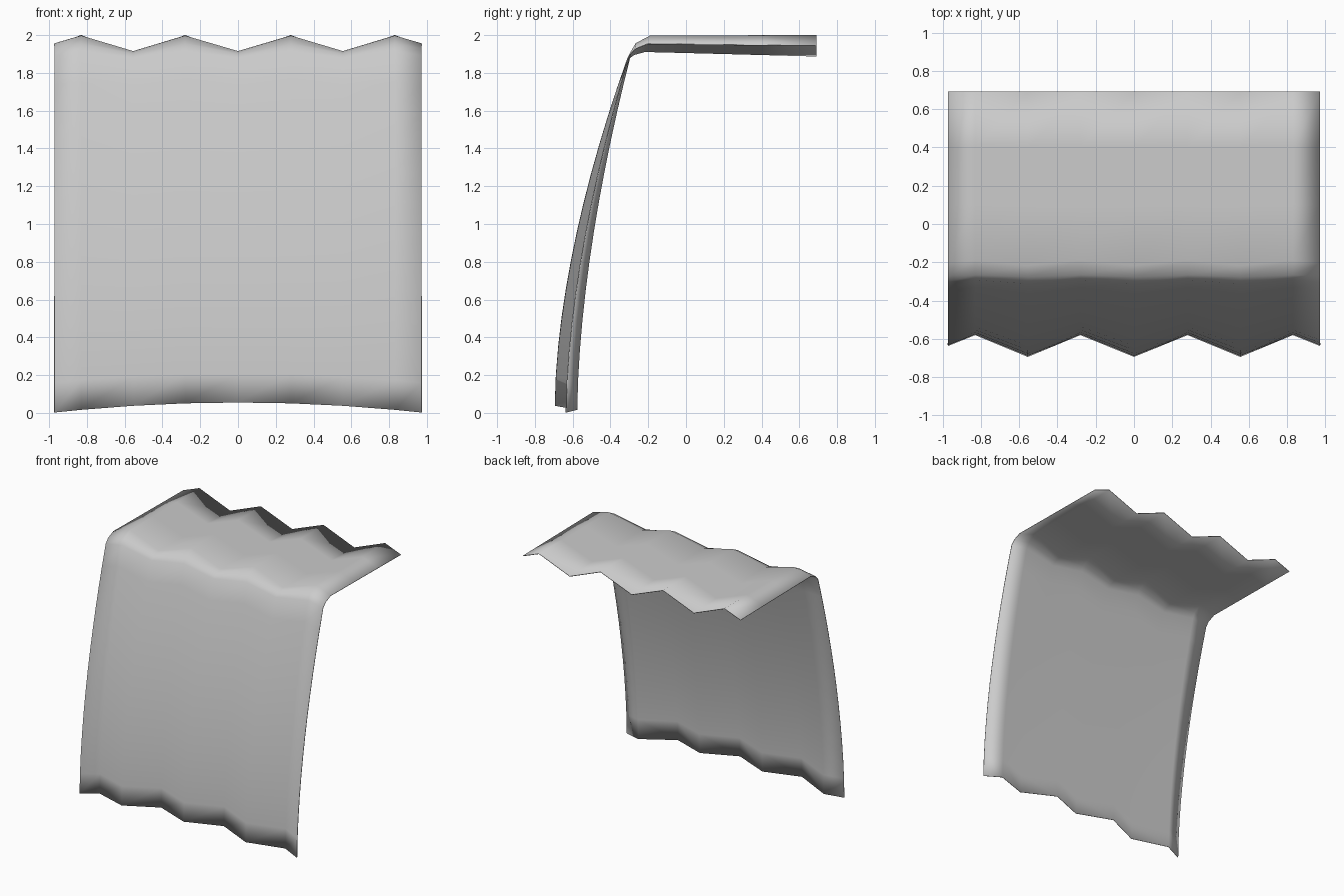
import bpy, bmesh

if "Cube" in bpy.data.objects:
    bpy.data.objects.remove(bpy.data.objects["Cube"])

# Fold columns across the width: (x, fold phase: 1 ridge, -1 valley, 0 side edge)
half = [(0.28, 1), (0.555, -1), (0.83, 1), (0.972, 0)]
columns = [(-x, t) for x, t in reversed(half)] + [(0, -1)] + half

# Bend and roof profile as (y, z) for ridge and valley folds
ridge = [(-0.29, 1.912), (-0.265, 1.955), (-0.19, 1.995), (0.1, 1.996), (0.4, 1.997), (0.692, 1.998)]
valley = [(-0.31, 1.872), (-0.275, 1.897), (-0.217, 1.913), (0.1, 1.905), (0.4, 1.897), (0.692, 1.889)]
WALL_ROWS = 12


def profile(x, t):
    """Side profile of one fold: curved wall, rounded bend, flat roof."""
    f = (t + 1) / 2
    top = [(v[0] + (r[0] - v[0]) * f, v[1] + (r[1] - v[1]) * f) for r, v in zip(ridge, valley)]
    z0 = 0.053 * (1 - (abs(x) / 0.972) ** 2) + 0.002      # arched bottom edge
    y_end, z_end = top[0]
    y_start = -0.635 + 0.057 * t
    pts = []
    for i in range(WALL_ROWS):
        s = i / WALL_ROWS
        z = z0 + (z_end - z0) * s
        pts.append((y_start + (y_end - y_start) * s ** 1.7, z))
    return pts + top


# Corrugated sheet: wall and roof in one folded surface
bm = bmesh.new()
grid = [[bm.verts.new((x, y, z)) for y, z in profile(x, t)] for x, t in columns]
for a, b in zip(grid, grid[1:]):
    for j in range(len(a) - 1):
        bm.faces.new((a[j], b[j], b[j + 1], a[j + 1]))
for face in bm.faces:
    face.smooth = True
mesh = bpy.data.meshes.new("folded_sheet")
bm.to_mesh(mesh)
bm.free()
sheet = bpy.data.objects.new("folded_sheet", mesh)
bpy.context.collection.objects.link(sheet)

# Thin material thickness
thick = sheet.modifiers.new("thickness", 'SOLIDIFY')
thick.thickness = 0.005
thick.offset = 0
